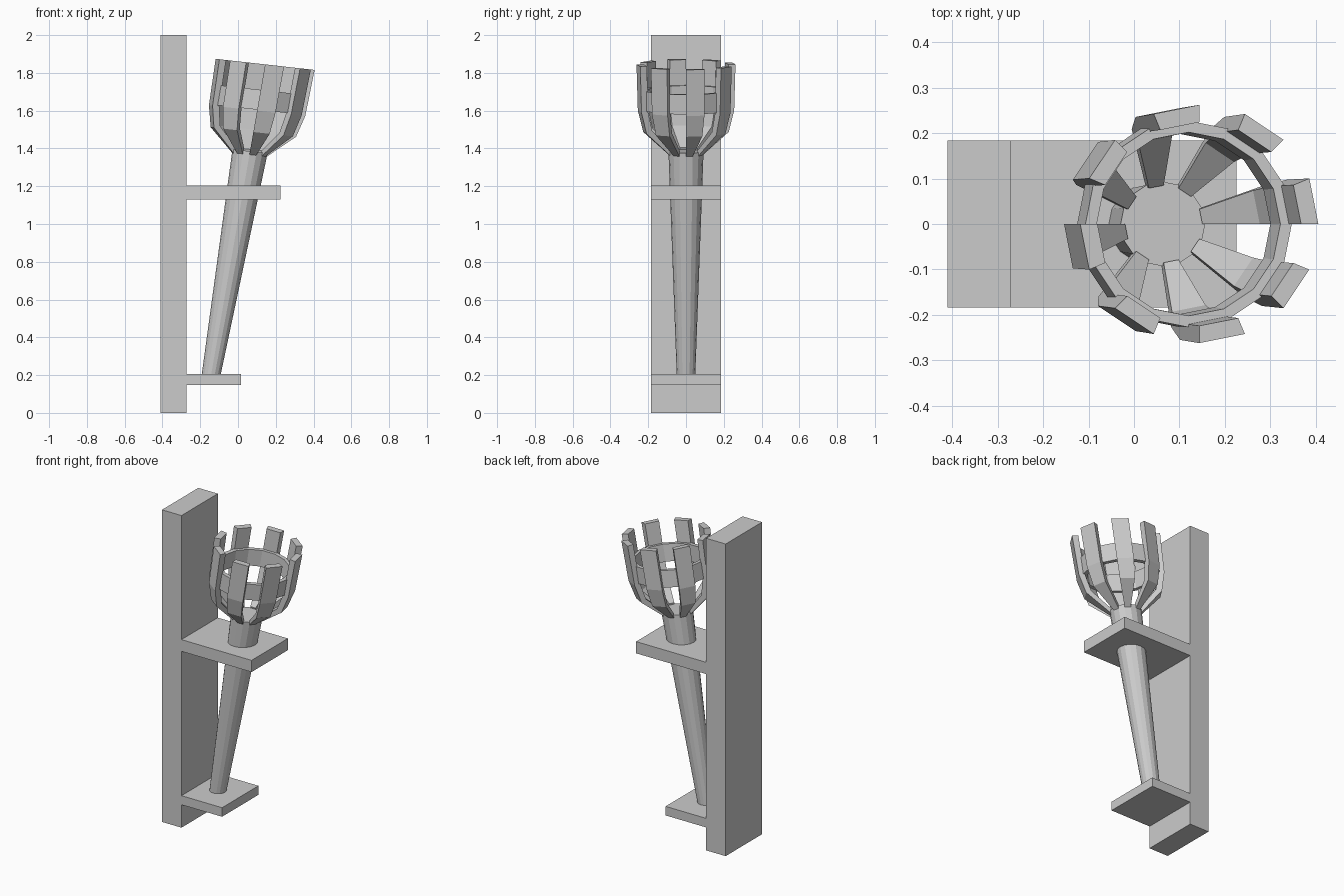
import bpy, bmesh
from math import cos, sin, pi

if "Cube" in bpy.data.objects:
    bpy.data.objects.remove(bpy.data.objects["Cube"])

SIDES = 16


def box(name, x0, x1, y, z0, z1):
    bm = bmesh.new()
    bmesh.ops.create_cube(bm, size=1)
    for v in bm.verts:
        v.co = ((x0 + x1) / 2 + v.co.x * (x1 - x0), v.co.y * 2 * y,
                (z0 + z1) / 2 + v.co.z * (z1 - z0))
    finish(name, bm)


def finish(name, bm):
    bmesh.ops.recalc_face_normals(bm, faces=bm.faces)
    me = bpy.data.meshes.new(name)
    bm.to_mesh(me)
    bm.free()
    ob = bpy.data.objects.new(name, me)
    bpy.context.collection.objects.link(ob)
    return ob


def tilted(r, t, k):
    """Point at radius r, height t, corner k around the leaning torch axis."""
    a = 2 * pi * k / SIDES
    return (0.061 + 0.174 * (t - 1.37) + r * cos(a), r * sin(a),
            t - 0.112 * r * cos(a))


def lathe(name, profile, closed):
    bm = bmesh.new()
    rings = [[bm.verts.new(tilted(r, t, k)) for k in range(SIDES)] for r, t in profile]
    pairs = list(zip(rings, rings[1:] + rings[:1])) if closed else list(zip(rings, rings[1:]))
    for a, b in pairs:
        for k in range(SIDES):
            n = (k + 1) % SIDES
            bm.faces.new((a[k], a[n], b[n], b[k]))
    if not closed:
        bm.faces.new(rings[0])
        bm.faces.new(rings[-1])
    return finish(name, bm)


# Wall plate and the two shelves
box("wall_plate", -0.41, -0.272, 0.184, 0, 2)
box("upper_shelf", -0.272, 0.225, 0.184, 1.13, 1.205)
box("lower_shelf", -0.272, 0.016, 0.184, 0.147, 0.205)

# Tapered handle
lathe("torch_handle", [(0.049, 0.195), (0.093, 1.385)], False)

# Hoop inside the basket
lathe("basket_hoop", [(0.227, 1.605), (0.227, 1.71), (0.202, 1.71), (0.198, 1.605)], True)

# Eight curved slats, one on every second side
outer = [(0.092, 1.367), (0.226, 1.487), (0.255, 1.6), (0.262, 1.845)]
inner = [(0.224, 1.845), (0.218, 1.605), (0.193, 1.5), (0.085, 1.395)]
bm = bmesh.new()
for s in range(0, SIDES, 2):
    a, b = ([bm.verts.new(tilted(r, t, k)) for r, t in outer + inner] for k in (s, s + 1))
    n = len(a)
    for i in range(n):
        j = (i + 1) % n
        bm.faces.new((a[i], a[j], b[j], b[i]))
    for side in (a, b):
        for i in range(3):
            bm.faces.new((side[i], side[i + 1], side[n - 2 - i], side[n - 1 - i]))
finish("basket_slats", bm)
